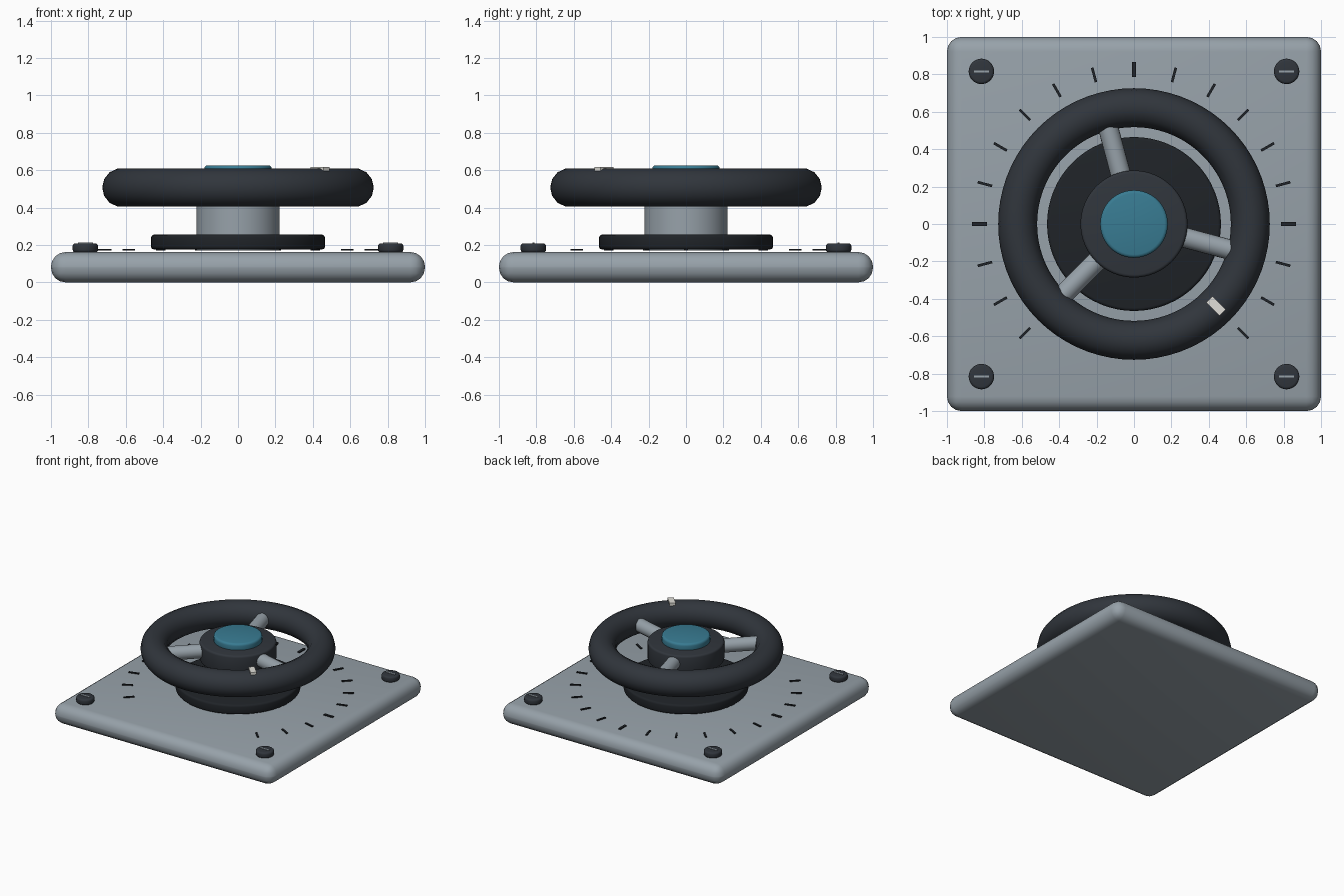
import bpy
from math import cos, sin, pi, radians

if "Cube" in bpy.data.objects:
    bpy.data.objects.remove(bpy.data.objects["Cube"])


def material(name, rgb):
    m = bpy.data.materials.new(name)
    m.diffuse_color = (*rgb, 1)
    m.use_nodes = True
    m.node_tree.nodes["Principled BSDF"].inputs["Base Color"].default_value = m.diffuse_color
    return m


STEEL = material("steel", (0.31, 0.36, 0.40))
DARK = material("dark_rubber", (0.03, 0.036, 0.045))
BLACK = material("black", (0.014, 0.017, 0.021))
TEAL = material("teal", (0.04, 0.20, 0.29))
WHITE = material("white", (0.75, 0.74, 0.69))


def finish(name, mat, bevel=0, segments=3):
    ob = bpy.context.object
    ob.name = name
    ob.data.materials.append(mat)
    if bevel:
        mod = ob.modifiers.new("Bevel", 'BEVEL')
        mod.width, mod.segments = bevel, segments
        mod.limit_method = 'ANGLE'
        bpy.ops.object.modifier_apply(modifier=mod.name)
    bpy.ops.object.shade_smooth_by_angle(angle=radians(35))
    return ob


def box(name, mat, loc, size, turn=0, bevel=0, segments=3):
    bpy.ops.mesh.primitive_cube_add(size=1, location=loc)
    bpy.context.object.scale = size
    bpy.ops.object.transform_apply(location=False, rotation=False, scale=True)
    bpy.context.object.rotation_euler.z = turn
    return finish(name, mat, bevel, segments)


def disc(name, mat, r, z0, z1, x=0, y=0, bevel=0, sides=64):
    bpy.ops.mesh.primitive_cylinder_add(
        vertices=sides, radius=r, depth=z1 - z0, location=(x, y, (z0 + z1) / 2))
    return finish(name, mat, bevel)


# Base plate with fully rounded rim
box("base_plate", STEEL, (0, 0, 0.081), (2, 2, 0.162), bevel=0.078, segments=4)

# Stacked collar, stem, hub and centre button
disc("collar", BLACK, 0.465, 0.176, 0.255, bevel=0.016)
disc("stem", STEEL, 0.222, 0.17, 0.45, sides=48)
disc("hub", DARK, 0.286, 0.42, 0.575, bevel=0.016)
disc("button", TEAL, 0.181, 0.55, 0.626, bevel=0.018, sides=48)

# Hand wheel rim
bpy.ops.mesh.primitive_torus_add(
    major_radius=0.622, minor_radius=0.104, major_segments=72,
    minor_segments=14, location=(0, 0, 0.507))
finish("wheel_rim", DARK)

# Three spokes
for i in range(3):
    a = radians(105 + 120 * i)
    bpy.ops.mesh.primitive_cylinder_add(
        vertices=20, radius=0.054, depth=0.37, rotation=(0, pi / 2, a),
        location=(0.385 * cos(a), 0.385 * sin(a), 0.507))
    finish(f"spoke_{i + 1}", STEEL)

# White position marker on the rim
a = radians(-45)
box("marker", WHITE, (0.62 * cos(a), 0.62 * sin(a), 0.602), (0.1, 0.046, 0.03), a)

# Dial ticks, every 15 degrees, heavier at the quarters
for i in range(19):
    a = radians(-45 + 15 * i)
    quarter = i % 6 == 3
    box(f"tick_{i + 1}", BLACK, (0.825 * cos(a), 0.825 * sin(a), 0.174),
        (0.08, 0.02 if quarter else 0.014, 0.008), a)

# Corner screws with slot inlays
for i, (sx, sy) in enumerate([(-1, -1), (1, -1), (1, 1), (-1, 1)]):
    x, y = 0.816 * sx, 0.816 * sy
    disc(f"screw_{i + 1}", DARK, 0.068, 0.16, 0.208, x, y, bevel=0.014, sides=32)
    box(f"screw_slot_{i + 1}", STEEL, (x, y, 0.207), (0.08, 0.012, 0.01))
